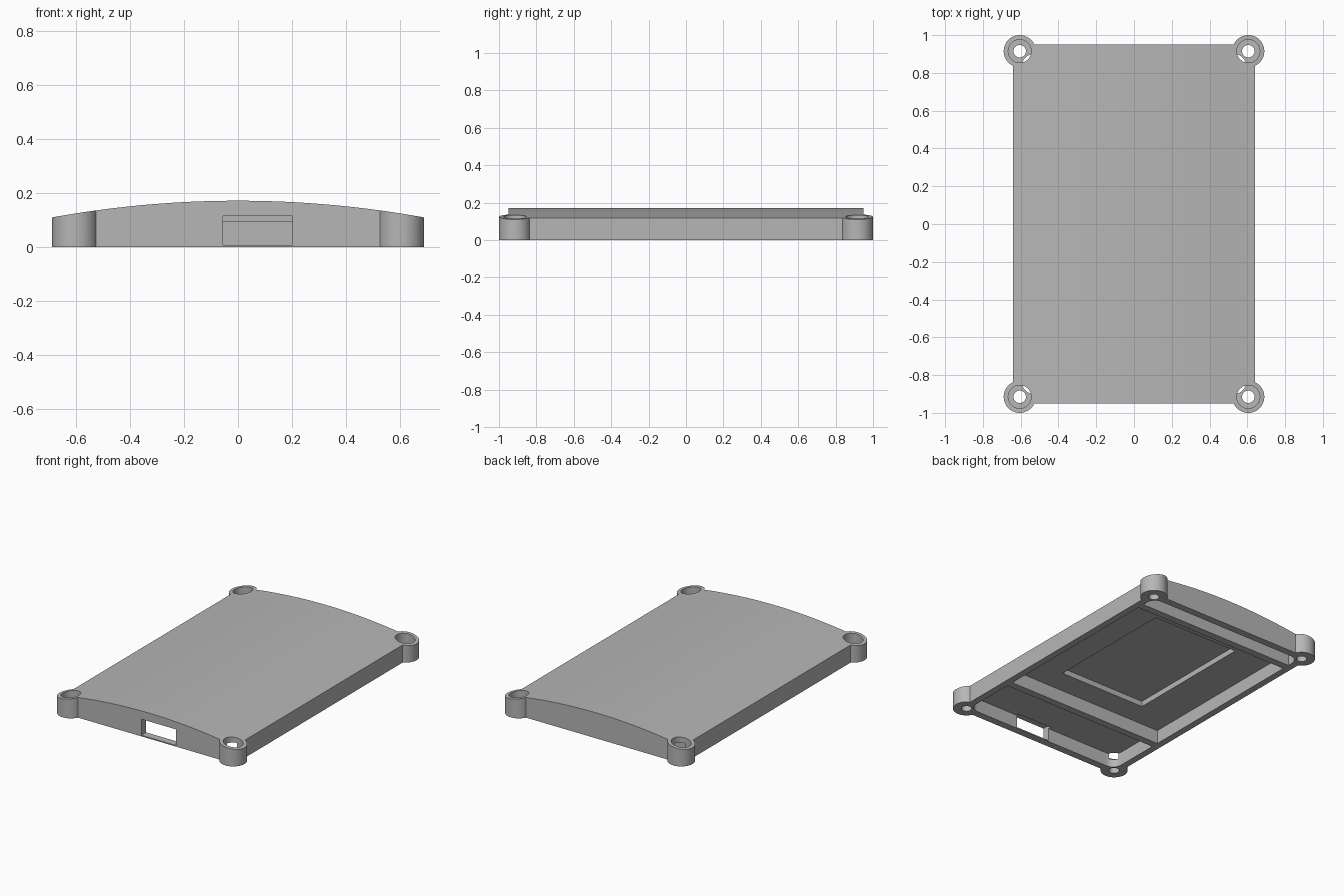
import bpy, bmesh
from math import sin, cos, pi, sqrt

cube = bpy.data.objects.get("Cube")
if cube:
    bpy.data.objects.remove(cube, do_unlink=True)

grey = bpy.data.materials.new("plain_grey")
grey.use_nodes = True
colour = (0.47, 0.47, 0.47, 1)
grey.diffuse_color = colour
grey.node_tree.nodes["Principled BSDF"].inputs["Base Color"].default_value = colour

BOSS_X, BOSS_Y, BOSS_R = 0.605, 0.915, 0.085
IN_X, IN_Y = 0.594, 0.90        # inner faces of the outer walls
CEILING = 0.093
ARCH_R, CROWN = 3.87, 0.172


def prism(name, outline, low, high, axis="z"):
    """Extrude a closed 2D outline along z, or along y for an xz outline."""
    bm = bmesh.new()
    place = (lambda a, b: (a, b, low)) if axis == "z" else (lambda a, b: (a, low, b))
    face = bm.faces.new([bm.verts.new(place(a, b)) for a, b in outline])
    moved = bmesh.ops.extrude_face_region(bm, geom=[face])["geom"]
    shift = (0, 0, high - low) if axis == "z" else (0, high - low, 0)
    bmesh.ops.translate(bm, vec=shift, verts=[v for v in moved if isinstance(v, bmesh.types.BMVert)])
    bmesh.ops.recalc_face_normals(bm, faces=bm.faces)
    mesh = bpy.data.meshes.new(name)
    bm.to_mesh(mesh)
    bm.free()
    mesh.materials.append(grey)
    ob = bpy.data.objects.new(name, mesh)
    bpy.context.collection.objects.link(ob)
    return ob


def rect(x0, x1, y0, y1):
    return [(x0, y0), (x1, y0), (x1, y1), (x0, y1)]


def circle(x, y, r, n=48):
    return [(x + r * cos(2 * pi * i / n), y + r * sin(2 * pi * i / n)) for i in range(n)]


def end_pocket(y_outer, y_inner, r):
    """Pocket outline with its two outer corners rounded."""
    s = 1 if y_outer > y_inner else -1
    right = [(IN_X - r + r * cos(a), y_outer - s * r + s * r * sin(a))
             for a in (pi / 2 * i / 10 for i in range(11))]
    left = [(-x, y) for x, y in reversed(right)]
    return [(IN_X, y_inner)] + right + left + [(-IN_X, y_inner)]


def combine(ob, tool, operation):
    """Apply a boolean and discard the tool."""
    mod = ob.modifiers.new("cut", "BOOLEAN")
    mod.operation, mod.object, mod.solver = operation, tool, "EXACT"
    bpy.context.view_layer.objects.active = ob
    bpy.ops.object.modifier_apply(modifier=mod.name)
    bpy.data.objects.remove(tool, do_unlink=True)


# Slab with four round corner bosses
corners = [(sx * BOSS_X, sy * BOSS_Y) for sx in (-1, 1) for sy in (-1, 1)]
cover = prism("cover", rect(-0.64, 0.64, -0.95, 0.95), 0, 0.3)
for x, y in corners:
    combine(cover, prism("boss", circle(x, y, BOSS_R), 0, 0.3), "UNION")

# Shallow arched top
arch = [(0.8 - 1.6 * i / 40, 0) for i in range(41)]
arch = [(x, CROWN - ARCH_R + sqrt(ARCH_R ** 2 - x * x)) for x, _ in arch]
combine(cover, prism("arch", arch + [(-0.8, -0.1), (0.8, -0.1)], -1.2, 1.2, "y"), "INTERSECT")

# Underside pockets, leaving two cross ribs, and the recess in the main ceiling
pockets = [
    (end_pocket(-IN_Y, -0.53, 0.065), CEILING),
    (rect(-IN_X, IN_X, -0.48, 0.75), CEILING),
    (end_pocket(IN_Y, 0.80, 0.065), CEILING),
    (rect(-0.325, 0.325, -0.31, 0.60), 0.13),
]
for outline, top in pockets:
    combine(cover, prism("pocket", outline, -0.1, top), "DIFFERENCE")

# Port opening through the front wall
combine(cover, prism("port", rect(-0.055, 0.203, -1.1, -0.88), 0.008, 0.116), "DIFFERENCE")

# Counterbored screw holes
for x, y in corners:
    combine(cover, prism("counterbore", circle(x, y, 0.061), 0.055, 0.4), "DIFFERENCE")
    combine(cover, prism("screw_hole", circle(x, y, 0.033, 32), -0.1, 0.2), "DIFFERENCE")

bpy.ops.object.select_all(action="DESELECT")
cover.select_set(True)
bpy.context.view_layer.objects.active = cover
bpy.ops.object.shade_smooth_by_angle(angle=pi / 6)
